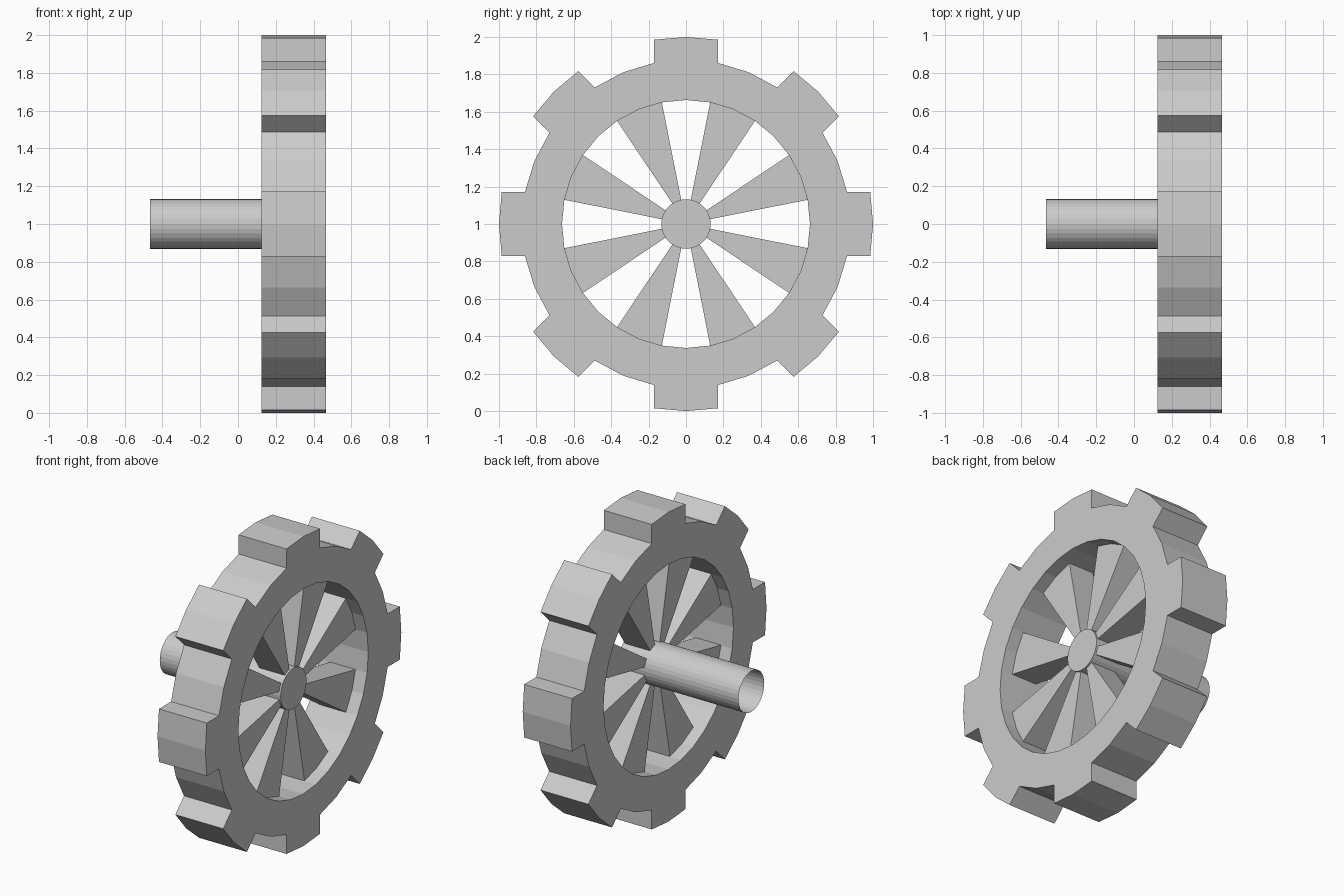
import bpy
import bmesh
from math import radians, cos, sin, asin, degrees

if "Cube" in bpy.data.objects:
    bpy.data.objects.remove(bpy.data.objects["Cube"])

AXLE_Z = 1.0
STEP = 11.25                      # 32-sided circles
RIM_X = (0.125, 0.467)
SPOKE_X = (0.205, 0.385)
HUB_X = (-0.467, 0.397)
TIP_R, BASE_R, HOLE_R, HUB_R = 1.0, 0.878, 0.663, 0.132


def polar(r, deg):
    """Point on the wheel plane, angle measured from straight up."""
    return r * sin(radians(deg)), r * cos(radians(deg))


def add_verts(bm, points, x):
    return [bm.verts.new((x, y, z)) for y, z in points]


def finish(bm, name):
    bmesh.ops.recalc_face_normals(bm, faces=bm.faces[:])
    mesh = bpy.data.meshes.new(name)
    bm.to_mesh(mesh)
    bm.free()
    obj = bpy.data.objects.new(name, mesh)
    obj.location = (0, 0, AXLE_Z)
    bpy.context.collection.objects.link(obj)
    return obj


def prism(name, points, x0, x1, back_cap=True):
    bm = bmesh.new()
    a, b = add_verts(bm, points, x0), add_verts(bm, points, x1)
    n = len(points)
    for i in range(n):
        j = (i + 1) % n
        bm.faces.new((a[i], a[j], b[j], b[i]))
    bm.faces.new(b)
    if back_cap:
        bm.faces.new(a[::-1])
    return finish(bm, name)


# Toothed rim: eight parallel-sided teeth outside, round hole inside
tip_angle = degrees(asin(BASE_R * sin(radians(STEP)) / TIP_R))
tooth = [(TIP_R, 0, 0), (TIP_R, tip_angle, 1), (BASE_R, STEP, 1),
         (BASE_R, 2 * STEP, 2), (BASE_R, 3 * STEP, 3), (TIP_R, 45 - tip_angle, 3)]
outline = [polar(r, a + 45 * k) for k in range(8) for r, a, _ in tooth]
hole_index = [4 * k + i for k in range(8) for _, _, i in tooth]
hole = [polar(HOLE_R, STEP * i) for i in range(32)]

bm = bmesh.new()
outer = [add_verts(bm, outline, x) for x in RIM_X]
inner = [add_verts(bm, hole, x) for x in RIM_X]
n = len(outline)
for i in range(n):
    j = (i + 1) % n
    bm.faces.new((outer[0][i], outer[0][j], outer[1][j], outer[1][i]))
    for side in range(2):
        p, q = inner[side][hole_index[i]], inner[side][hole_index[j]]
        corners = [outer[side][i], outer[side][j], q]
        if p is not q:
            corners.append(p)
        bm.faces.new(corners)
for i in range(32):
    j = (i + 1) % 32
    bm.faces.new((inner[0][i], inner[0][j], inner[1][j], inner[1][i]))
finish(bm, "toothed_rim")

# Eight wedge spokes between hub and rim
for k in range(8):
    angles = [45 * k + STEP * i for i in (1, 2, 3)]
    wedge = [polar(HUB_R - 0.002, a) for a in angles]
    wedge += [polar(HOLE_R + 0.002, a) for a in reversed(angles)]
    prism(f"spoke_{k + 1}", wedge, *SPOKE_X)

# Axle: capped at the hub, open at the far end
prism("axle", [polar(HUB_R, STEP * i) for i in range(32)], *HUB_X, back_cap=False)
